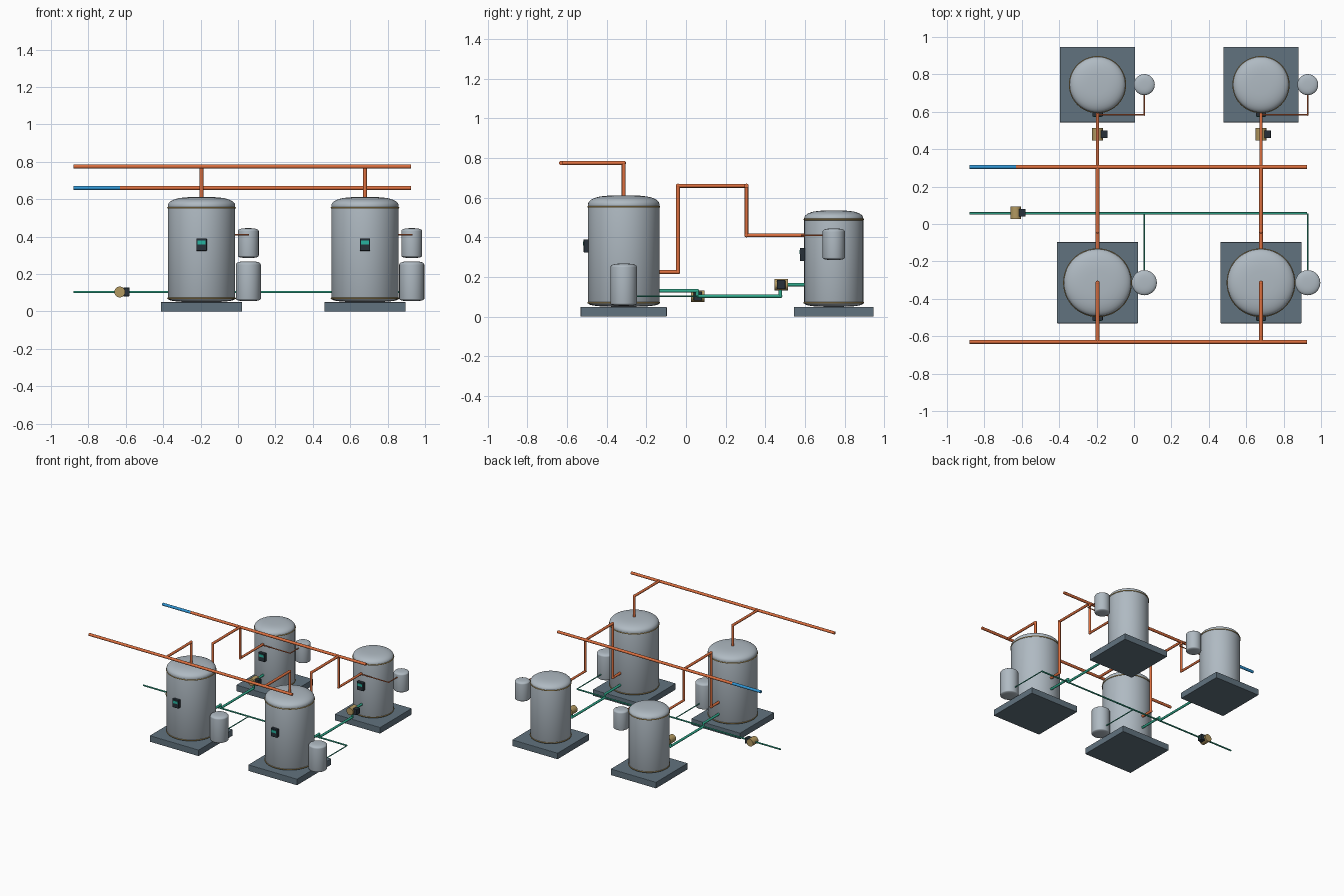
import bpy, math
from mathutils import Vector

if "Cube" in bpy.data.objects:
    bpy.data.objects.remove(bpy.data.objects["Cube"])


def material(name, r, g, b):
    m = bpy.data.materials.new(name)
    m.diffuse_color = (r, g, b, 1)
    m.use_nodes = True
    m.node_tree.nodes["Principled BSDF"].inputs["Base Color"].default_value = m.diffuse_color
    return m


STEEL = material("steel", 0.43, 0.49, 0.54)
SLATE = material("slate", 0.12, 0.17, 0.21)
COPPER = material("copper", 0.72, 0.16, 0.05)
BLUE = material("blue", 0.03, 0.30, 0.65)
GREEN = material("green", 0.03, 0.40, 0.26)
BRASS = material("brass", 0.45, 0.32, 0.12)
DARK = material("dark", 0.02, 0.03, 0.04)
SCREEN = material("screen", 0.02, 0.45, 0.35)


def finish(name, mat, smooth=True):
    ob = bpy.context.object
    ob.name = name
    ob.data.materials.append(mat)
    if smooth:
        bpy.ops.object.shade_smooth_by_angle(angle=math.radians(35))
    return ob


def box(name, loc, size, mat, bevel=0.0):
    bpy.ops.mesh.primitive_cube_add(size=1, location=loc)
    ob = finish(name, mat, False)
    ob.scale = size
    bpy.ops.object.transform_apply(location=False, rotation=False, scale=True)
    if bevel:
        mod = ob.modifiers.new("bevel", 'BEVEL')
        mod.width, mod.segments = bevel, 2
    return ob


def rod(name, a, b, r, mat, sides=16):
    a, b = Vector(a), Vector(b)
    d = b - a
    bpy.ops.mesh.primitive_cylinder_add(vertices=sides, radius=r, depth=d.length,
                                        location=(a + b) / 2,
                                        rotation=d.to_track_quat('Z', 'Y').to_euler())
    return finish(name, mat)


def pipe(name, pts, r, mat):
    for a, b in zip(pts, pts[1:]):
        rod(name + "_run", a, b, r, mat)
    for p in pts[1:-1]:
        bpy.ops.mesh.primitive_uv_sphere_add(segments=16, ring_count=8,
                                             radius=r * 1.1, location=p)
        finish(name + "_elbow", mat)


def vessel(name, x, y, r, z0, z1, dome, foot):
    # straight shell closed by a domed top and a shallow dished bottom
    arc = [math.radians(a) for a in range(0, 91, 10)]

    def dish(a, h):
        return r * math.cos(a) ** 0.6 if a < 1.57 else 0.0, h * math.sin(a)
    prof = [(q, z0 + foot - h) for q, h in (dish(a, foot) for a in reversed(arc))]
    prof += [(q, z1 - dome + h) for q, h in (dish(a, dome) for a in arc)]
    n, verts, faces, rings = 48, [], [], []
    for q, z in prof:
        start, count = len(verts), (1 if q == 0 else n)
        for i in range(count):
            t = 2 * math.pi * i / n
            verts.append((q * math.cos(t), q * math.sin(t), z))
        rings.append([start + i % count for i in range(n)])
    for lo, hi in zip(rings, rings[1:]):
        for i in range(n):
            j = (i + 1) % n
            faces.append(list(dict.fromkeys((lo[i], lo[j], hi[j], hi[i]))))
    me = bpy.data.meshes.new(name)
    me.from_pydata(verts, [], faces)
    ob = bpy.data.objects.new(name, me)
    ob.location = (x, y, 0)
    bpy.context.collection.objects.link(ob)
    bpy.ops.object.select_all(action='DESELECT')
    bpy.context.view_layer.objects.active = ob
    ob.select_set(True)
    finish(name, STEEL)


def band(name, x, y, z, r):
    bpy.ops.mesh.primitive_torus_add(location=(x, y, z), major_radius=r, minor_radius=0.004,
                                     major_segments=48, minor_segments=8)
    finish(name, BRASS)


def panel(name, x, y, z):
    box(name + "_housing", (x, y, z), (0.056, 0.026, 0.066), DARK, 0.003)
    box(name + "_screen", (x, y - 0.013, z + 0.012), (0.042, 0.005, 0.02), SCREEN)


def pump(name, x, y, z):
    rod(name + "_body", (x, y - 0.034, z), (x, y + 0.034, z), 0.029, BRASS, 24)
    box(name + "_motor", (x + 0.035, y, z), (0.036, 0.042, 0.046), DARK, 0.003)


TY, BY = -0.314, 0.745       # tank row and boiler row
X0, X1 = -0.88, 0.925        # header ends
HOT = (-0.63, 0.775)         # header y and z
COLD = (0.305, 0.66)
RET = (0.057, 0.104)

for x in (-0.195, 0.679):
    vx = x + 0.25
    # storage tank
    box("tank_plinth", (x, TY, 0.025), (0.434, 0.434, 0.05), SLATE, 0.003)
    vessel("storage_tank", x, TY, 0.18, 0.05, 0.612, 0.045, 0.018)
    for z in (0.07, 0.554):
        band("tank_band", x, TY, z, 0.18)
    panel("tank_panel", x, TY - 0.189, 0.357)
    vessel("tank_expansion_vessel", vx, TY, 0.067, 0.055, 0.268, 0.018, 0.012)
    # boiler
    box("boiler_plinth", (x, BY, 0.025), (0.403, 0.403, 0.05), SLATE, 0.003)
    vessel("boiler", x, BY, 0.149, 0.05, 0.536, 0.04, 0.018)
    for z in (0.07, 0.49):
        band("boiler_band", x, BY, z, 0.149)
    panel("boiler_panel", x, BY - 0.158, 0.314)
    vessel("boiler_expansion_vessel", vx, BY, 0.056, 0.286, 0.445, 0.016, 0.012)
    # hot and cold branches
    pipe("hot_branch", [(x, TY, 0.6), (x, TY, HOT[1]), (x, *HOT)], 0.01, COPPER)
    pipe("tank_feed", [(x, *COLD), (x, -0.04, COLD[1]), (x, -0.04, 0.225),
                       (x, -0.14, 0.225)], 0.01, COPPER)
    pipe("boiler_flow", [(x, *COLD), (x, COLD[0], 0.41), (x, 0.6, 0.41)], 0.009, COPPER)
    pipe("boiler_vessel_line", [(x, 0.583, 0.41), (vx, 0.583, 0.41),
                                (vx, 0.695, 0.41)], 0.004, COPPER)
    # green return branches
    pipe("tank_return", [(x, -0.14, 0.13), (x, RET[0], 0.13), (x, *RET)], 0.009, GREEN)
    pipe("boiler_return", [(x, *RET), (x, 0.476, RET[1]), (x, 0.476, 0.162),
                           (x, 0.6, 0.162)], 0.009, GREEN)
    pipe("tank_vessel_line", [(vx, *RET), (vx, TY + 0.06, RET[1])], 0.004, GREEN)
    pump("boiler_pump", x, 0.48, 0.162)

# headers running along the plant room
rod("hot_header", (X0, *HOT), (X1, *HOT), 0.011, COPPER)
rod("cold_header_inlet", (X0, *COLD), (-0.63, *COLD), 0.011, BLUE)
rod("cold_header", (-0.63, *COLD), (X1, *COLD), 0.011, COPPER)
rod("return_header", (X0, *RET), (X1, *RET), 0.006, GREEN)
pump("return_pump", -0.632, 0.06, RET[1])
